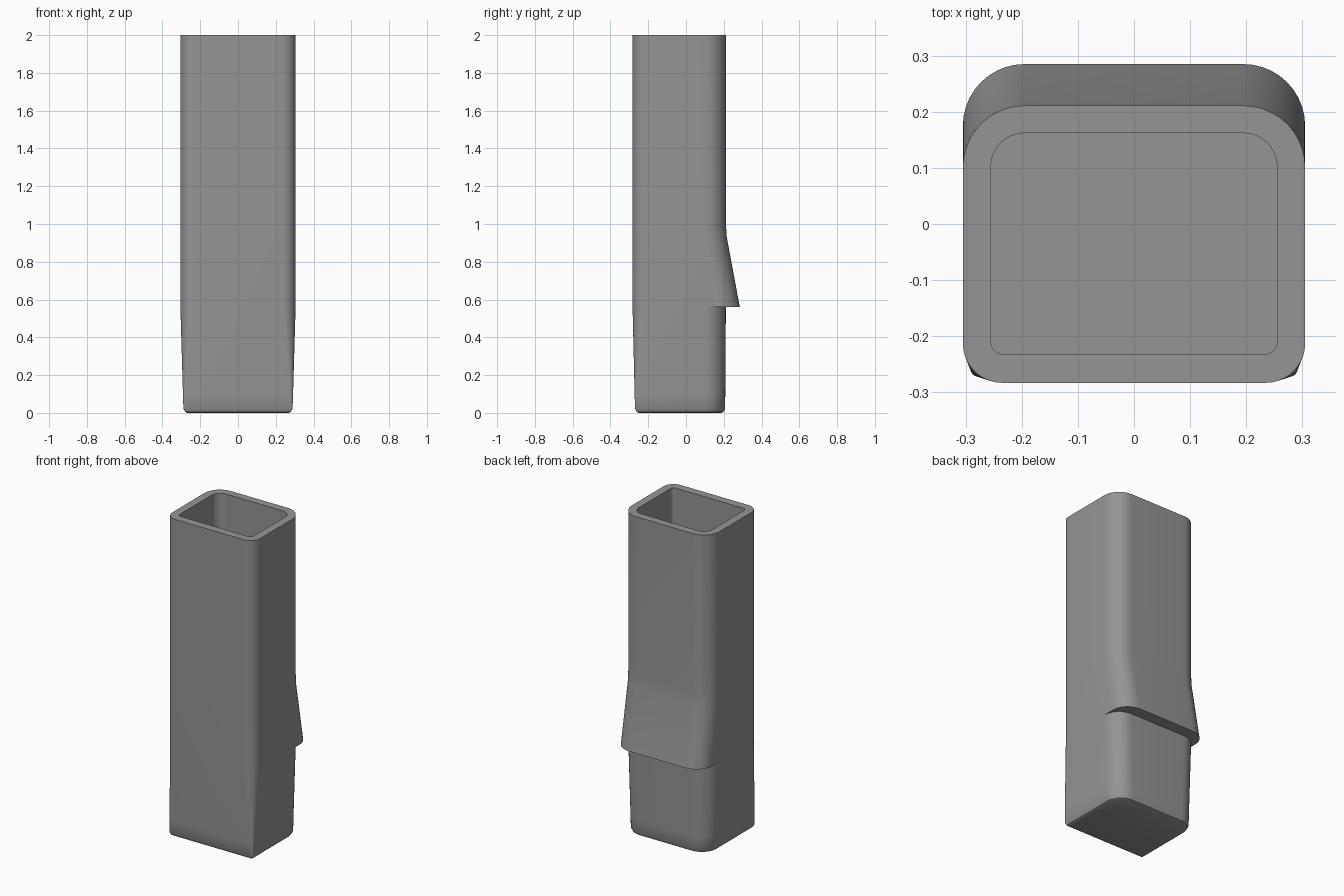
import bpy, bmesh, math

if "Cube" in bpy.data.objects:
    bpy.data.objects.remove(bpy.data.objects["Cube"])

SEG = 10


def ring(bm, z, hx, front, back, rf, rb):
    """Rounded rectangle with separate front and back corner radii."""
    corners = [(hx - rb, back - rb, rb, 0), (-hx + rb, back - rb, rb, 90),
               (-hx + rf, front + rf, rf, 180), (hx - rf, front + rf, rf, 270)]
    out = []
    for cx, cy, r, start in corners:
        for i in range(SEG + 1):
            a = math.radians(start + 90 * i / SEG)
            out.append(bm.verts.new((cx + r * math.cos(a), cy + r * math.sin(a), z)))
    return out


# z, half width, front y, back y, front radius, back radius
sections = [
    (0.0, 0.268, -0.250, 0.187, 0.006, 0.090),    # underside
    (0.006, 0.280, -0.262, 0.199, 0.006, 0.100),  # rounded bottom edge
    (0.022, 0.289, -0.270, 0.207, 0.006, 0.108),
    (0.10, 0.2915, -0.272, 0.208, 0.014, 0.110),  # tapered foot
    (0.56, 0.305, -0.283, 0.211, 0.070, 0.110),
    (0.56, 0.305, -0.283, 0.285, 0.070, 0.110),   # lip on the back
    (0.93, 0.305, -0.283, 0.216, 0.070, 0.110),
    (1.00, 0.305, -0.283, 0.211, 0.070, 0.110),   # straight tube
    (2.0, 0.305, -0.283, 0.211, 0.070, 0.110),
    (2.0, 0.255, -0.232, 0.162, 0.022, 0.060),    # rim
    (0.06, 0.255, -0.232, 0.162, 0.022, 0.060),   # inner walls
]

bm = bmesh.new()
rings = [ring(bm, *s) for s in sections]
for a, b in zip(rings, rings[1:]):
    n = len(a)
    for i in range(n):
        j = (i + 1) % n
        bm.faces.new((a[i], a[j], b[j], b[i]))
bm.faces.new(rings[0][::-1])   # underside
bm.faces.new(rings[-1])        # cavity floor
bmesh.ops.remove_doubles(bm, verts=bm.verts, dist=0.0001)
bmesh.ops.dissolve_degenerate(bm, edges=bm.edges, dist=0.0001)

mesh = bpy.data.meshes.new("square_tube_sleeve")
bm.to_mesh(mesh)
bm.free()
sleeve = bpy.data.objects.new("square_tube_sleeve", mesh)
bpy.context.collection.objects.link(sleeve)

grey = bpy.data.materials.new("mid grey")
grey.diffuse_color = (0.3, 0.3, 0.3, 1)
grey.use_nodes = True
grey.node_tree.nodes["Principled BSDF"].inputs["Base Color"].default_value = grey.diffuse_color
mesh.materials.append(grey)

bpy.context.view_layer.objects.active = sleeve
sleeve.select_set(True)
bpy.ops.object.shade_smooth_by_angle(angle=math.radians(30))
